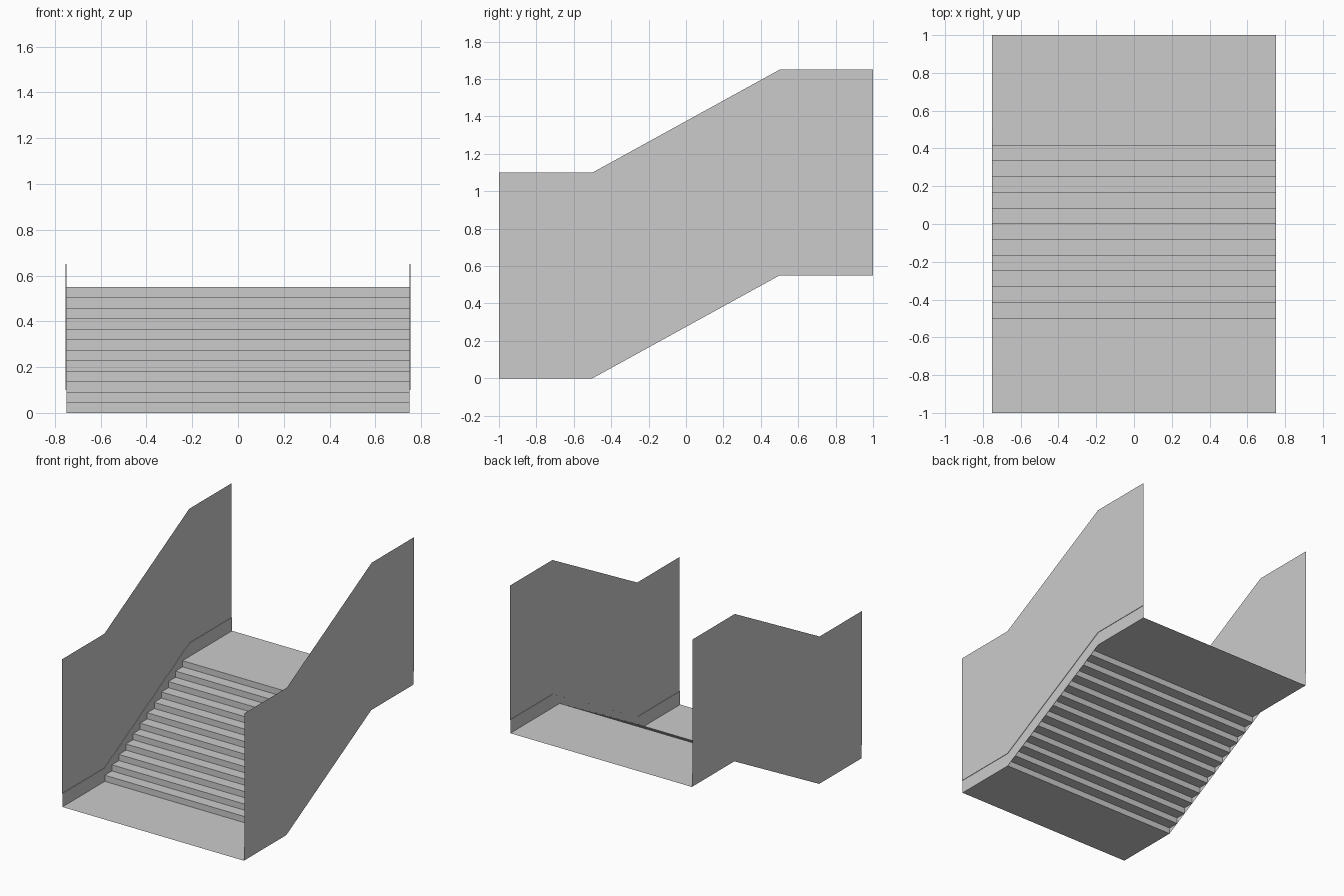
import bpy, bmesh

if "Cube" in bpy.data.objects:
    bpy.data.objects.remove(bpy.data.objects["Cube"])

STEPS = 12
RISE = 0.55 / STEPS
RUN = 1.0 / STEPS
SKIRT_X, PANEL_X = 0.749, 0.7525
# Slope line followed by both side walls (y, z)
PATH = [(-1, 0), (-0.5, 0), (0.5, 0.55), (1, 0.55)]


def sheet(name, rows):
    """Thin surface bridging consecutive rows of points."""
    bm = bmesh.new()
    grid = [[bm.verts.new(p) for p in row] for row in rows]
    for a, b in zip(grid, grid[1:]):
        for i in range(len(a) - 1):
            bm.faces.new((a[i], a[i + 1], b[i + 1], b[i]))
    mesh = bpy.data.meshes.new(name)
    bm.to_mesh(mesh)
    bm.free()
    obj = bpy.data.objects.new(name, mesh)
    bpy.context.collection.objects.link(obj)
    return obj


# Landings and steps: one folded sheet
profile = [(-1, 0)]
for i in range(STEPS):
    y = -0.5 + i * RUN
    profile += [(y, i * RISE), (y, (i + 1) * RISE)]
profile.append((1, 0.55))
sheet("steps_and_landings",
      [[(-SKIRT_X, y, z), (SKIRT_X, y, z)] for y, z in profile])


def wall_row(x, height):
    return [(x, y, z + height) for y, z in PATH]


# Side walls: low skirt with narrow ledge, and tall balustrade panel
for label, s in (("left", -1), ("right", 1)):
    order = -s   # keeps normals facing outward on both sides
    skirt = [wall_row(s * SKIRT_X, 0), wall_row(s * SKIRT_X, 0.1),
             wall_row(s * PANEL_X, 0.1)]
    panel = [wall_row(s * PANEL_X, 0.1), wall_row(s * PANEL_X, 1.1)]
    sheet(label + "_skirt", skirt[::-order])
    sheet(label + "_balustrade_panel", panel[::-order])
